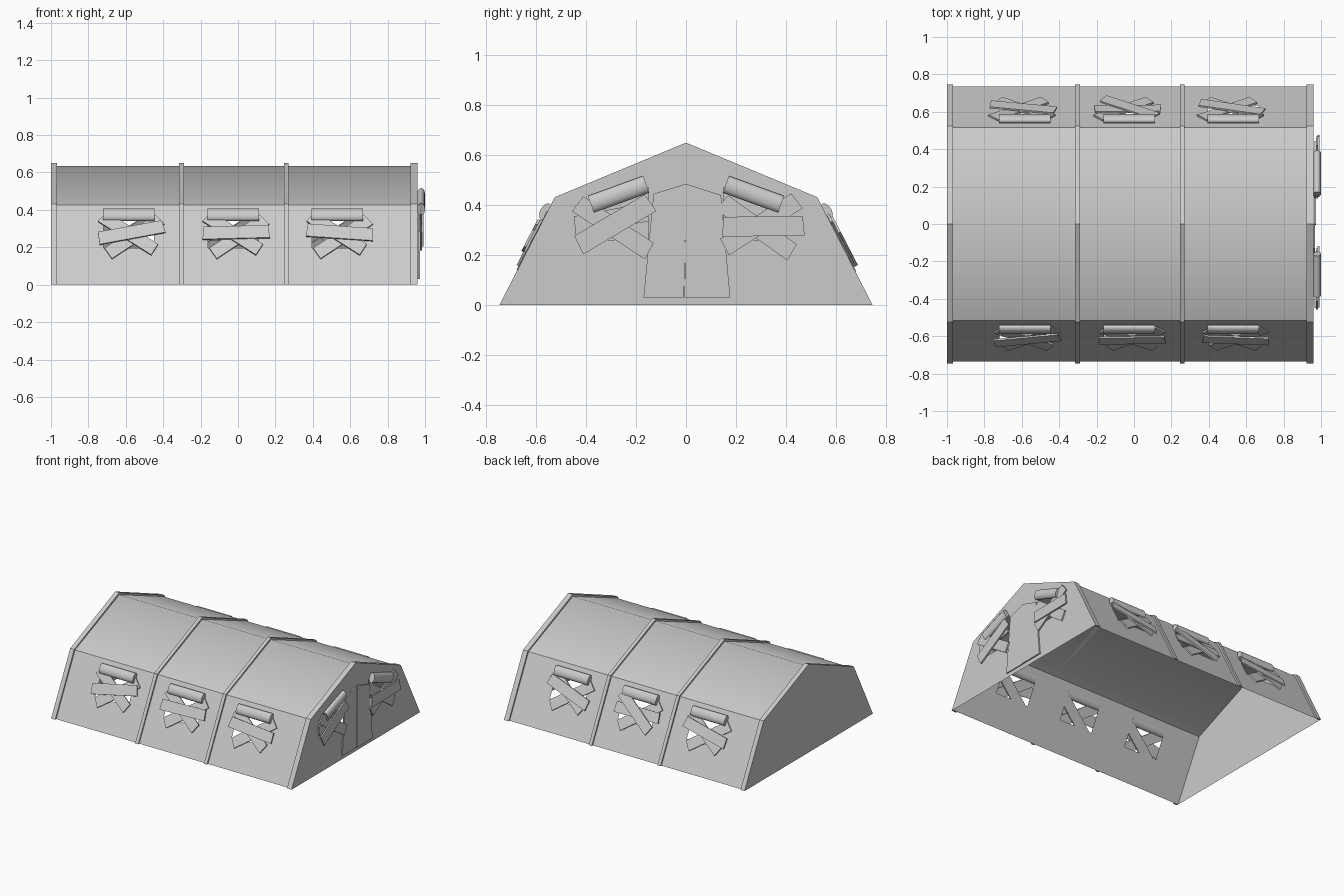
import bpy, bmesh
from math import radians, cos, sin, pi
from mathutils import Vector, Matrix

if "Cube" in bpy.data.objects:
    bpy.data.objects.remove(bpy.data.objects["Cube"])

X0, X1 = -1.0, 0.96
SKIN = [(-0.735, 0), (-0.515, 0.425), (0, 0.635), (0.515, 0.425), (0.735, 0)]
RIB = [(-0.747, 0), (-0.525, 0.432), (0, 0.65), (0.525, 0.432), (0.747, 0)]


def finish(name, bm, smooth=False):
    bmesh.ops.recalc_face_normals(bm, faces=bm.faces)
    me = bpy.data.meshes.new(name)
    bm.to_mesh(me)
    bm.free()
    ob = bpy.data.objects.new(name, me)
    bpy.context.collection.objects.link(ob)
    if smooth:
        for p in me.polygons:
            p.use_smooth = len(p.vertices) == 4
    return ob


def frame(origin, u, v):
    u, v = Vector(u).normalized(), Vector(v).normalized()
    m = Matrix((u, v, u.cross(v))).transposed().to_4x4()
    m.translation = origin
    return m


def sheet(name, m, outer, holes=()):
    bm = bmesh.new()
    edges = []
    for loop in [outer, *holes]:
        vs = [bm.verts.new(m @ Vector((a, b, 0))) for a, b in loop]
        edges += [bm.edges.new((vs[i], vs[i - 1])) for i in range(len(vs))]
    bmesh.ops.triangle_fill(bm, edges=edges, use_beauty=True, use_dissolve=False)
    return finish(name, bm)


def prism(name, m, pts, z0, z1, smooth=False):
    bm = bmesh.new()
    lo = [bm.verts.new(m @ Vector((a, b, z0))) for a, b in pts]
    hi = [bm.verts.new(m @ Vector((a, b, z1))) for a, b in pts]
    bm.faces.new(lo)
    bm.faces.new(hi)
    for i in range(len(pts)):
        bm.faces.new((lo[i - 1], lo[i], hi[i], hi[i - 1]))
    return finish(name, bm, smooth)


def plank(m, u, v, ang, layer, length=0.35, w=0.078):
    a, b = length / 2, w / 2
    local = m @ Matrix.Translation((u, v, 0)) @ Matrix.Rotation(radians(ang), 4, 'Z')
    z = 0.004 + 0.009 * layer
    prism("plank", local, [(-a, -b), (a, -b + 0.004), (a - 0.008, b), (-a + 0.005, b - 0.003)], z, z + 0.01)


def roll(m, u, v, ang, length):
    # rolled-up window flap: flattened cylinder lying along u
    local = (m @ Matrix.Translation((u, v, 0.019)) @ Matrix.Rotation(radians(ang), 4, 'Z')
             @ Matrix.Rotation(pi / 2, 4, 'Y'))
    pts = [(0.021 * cos(i * pi / 6), 0.036 * sin(i * pi / 6)) for i in range(12)]
    prism("rolled_flap", local, pts, -length / 2, length / 2, True)


def window(m, u, v, a, tilt, order=(2, 0, 1)):
    plank(m, u + a[0], v + a[1], tilt, order[0], 0.36)
    plank(m, u + 0.03, v - 0.015, 36, order[1])
    plank(m, u, v, -36, order[2])


side_len = (Vector(SKIN[1]) - Vector(SKIN[0])).length
front = frame((0, -0.735, 0), (1, 0, 0), (0, 0.22, 0.425))
back = frame((0, 0.735, 0), (-1, 0, 0), (0, -0.22, 0.425))
door_end = frame((X1, 0, 0), (0, 1, 0), (0, 0, 1))
plain_end = frame((X0, 0, 0), (0, -1, 0), (0, 0, 1))

# sloping side walls with window openings
CENTRES = (-0.585, -0.025, 0.53)
for name, m, s in (("front_wall", front, 1), ("back_wall", back, -1)):
    holes = [[(s * c - 0.135, 0.22), (s * c + 0.135, 0.22), (s * c + 0.135, 0.415), (s * c - 0.135, 0.415)]
             for c in CENTRES]
    a, b = sorted((s * X0, s * X1))
    sheet(name, m, [(a, 0), (b, 0), (b, side_len), (a, side_len)], holes)
    for c in CENTRES:
        roll(m, s * c, 0.411, 0, 0.275)

# boards on the side windows
for c, tilt in zip(CENTRES, (11, 1, -5)):
    window(front, c, 0.30, (0.015, 0.0), tilt)
for c, tilt, order in zip(CENTRES, (-12, 0, -18), ((2, 0, 1), (1, 0, 2), (2, 0, 1))):
    window(back, -c, 0.295, (0.01, 0.0), tilt, order)

# roof skin, softly shaded over the ridge
bm = bmesh.new()
rows = [[bm.verts.new((x, y, z)) for y, z in SKIN[1:4]] for x in (X0, -0.3, 0.257, X1)]
for r, q in zip(rows, rows[1:]):
    for i in range(2):
        bm.faces.new((r[i], q[i], q[i + 1], r[i + 1]))
finish("roof", bm, True)

# raised frame ribs
for x0, x1 in ((X0, -0.967), (-0.315, -0.29), (0.245, 0.27), (0.922, X1)):
    prism("rib", frame((0, 0, 0), (0, 1, 0), (0, 0, 1)), RIB + SKIN[::-1], x0, x1)

# end walls
HOLE = [(0.15, 0.26), (0.38, 0.26), (0.38, 0.39), (0.15, 0.47)]
sheet("door_end_wall", door_end, RIB, [HOLE, [(-a, b) for a, b in HOLE]])
sheet("plain_end_wall", plain_end, RIB)

# door flaps
prism("left_door_flap", door_end, [(-0.17, 0.03), (-0.008, 0.03), (0, 0.40), (0, 0.485), (-0.13, 0.445)], 0.001, 0.009)
prism("right_door_flap", door_end, [(-0.006, 0.03), (0.177, 0.03), (0.14, 0.44), (0, 0.485), (-0.001, 0.40)], 0.003, 0.013)

# end windows: rolls parallel to the roof and boards
for s in (-1, 1):
    roll(door_end, 0.27 * s, 0.443, -20 * s, 0.235)
plank(door_end, -0.285, 0.325, 30, 2, 0.34, 0.085)
plank(door_end, -0.29, 0.31, -34, 1)
plank(door_end, -0.30, 0.345, 10, 0, 0.30)
plank(door_end, 0.31, 0.315, 0, 2, 0.33, 0.082)
plank(door_end, 0.30, 0.325, 32, 1)
plank(door_end, 0.285, 0.31, -36, 0)
